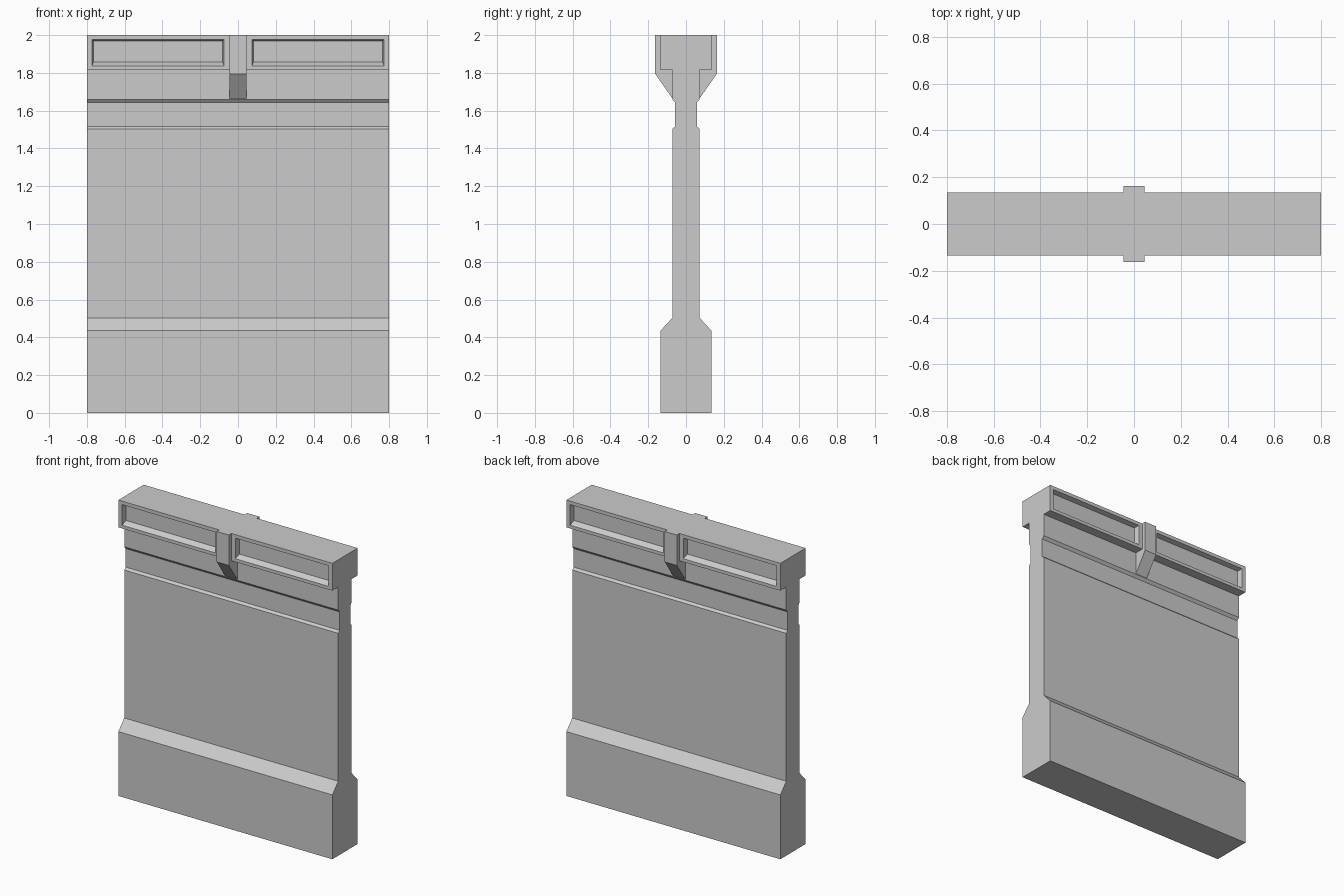
import bpy, bmesh

if "Cube" in bpy.data.objects:
    bpy.data.objects.remove(bpy.data.objects["Cube"], do_unlink=True)

grey = bpy.data.materials.new("light_grey")
grey.use_nodes = True
grey.diffuse_color = (0.6, 0.6, 0.6, 1)
grey.node_tree.nodes["Principled BSDF"].inputs["Base Color"].default_value = (0.6, 0.6, 0.6, 1)


def finish(bm, name):
    bmesh.ops.recalc_face_normals(bm, faces=bm.faces)
    mesh = bpy.data.meshes.new(name)
    bm.to_mesh(mesh)
    bm.free()
    mesh.materials.append(grey)
    obj = bpy.data.objects.new(name, mesh)
    bpy.context.collection.objects.link(obj)
    return obj


def extrude_profile(name, half_profile, half_width):
    """Mirror a (y, z) half profile front to back and extrude it along x."""
    bm = bmesh.new()
    outline = half_profile + [(-y, z) for y, z in reversed(half_profile)]
    face = bm.faces.new([bm.verts.new((-half_width, y, z)) for y, z in outline])
    new = bmesh.ops.extrude_face_region(bm, geom=[face])["geom"]
    verts = [v for v in new if isinstance(v, bmesh.types.BMVert)]
    bmesh.ops.translate(bm, verts=verts, vec=(2 * half_width, 0, 0))
    return finish(bm, name)


# Wall with a wide plinth, a shallow neck band and a heavy cap
CAP = 0.135
wall = extrude_profile("wall", [
    (CAP, 0), (CAP, 0.435), (0.072, 0.503), (0.072, 1.503), (0.057, 1.517),
    (0.057, 1.642), (0.072, 1.66), (0.072, 1.815), (CAP, 1.815), (CAP, 2)], 0.8)

# Tapered recesses in the cap, two on each face, with sloping sills
bm = bmesh.new()
outer = (0.074, 0.773, 1.837, 1.976)
inner = (0.081, 0.766, 1.857, 1.970)
for side in (-1, 1):
    for face in (-1, 1):
        rings = []
        for y, (x0, x1, z0, z1) in ((CAP + 0.02, outer), (CAP, outer), (CAP - 0.035, inner)):
            corners = ((x0, z0), (x1, z0), (x1, z1), (x0, z1))
            rings.append([bm.verts.new((side * x, face * y, z)) for x, z in corners])
        for a, b in zip(rings, rings[1:]):
            for i in range(4):
                j = (i + 1) % 4
                bm.faces.new((a[i], a[j], b[j], b[i]))
        bm.faces.new(rings[0])
        bm.faces.new(rings[-1])
cutter = finish(bm, "recess_cutter")
cutter.hide_render = True

cut = wall.modifiers.new("recesses", "BOOLEAN")
cut.operation = "DIFFERENCE"
cut.solver = "EXACT"
cut.object = cutter
bpy.context.view_layer.objects.active = wall
bpy.ops.object.modifier_apply(modifier=cut.name)
bpy.data.objects.remove(cutter, do_unlink=True)

# Central bracket running through the cap and sloping back to the wall
extrude_profile("bracket", [(0.07, 1.662), (0.163, 1.795), (0.163, 2)], 0.045)
